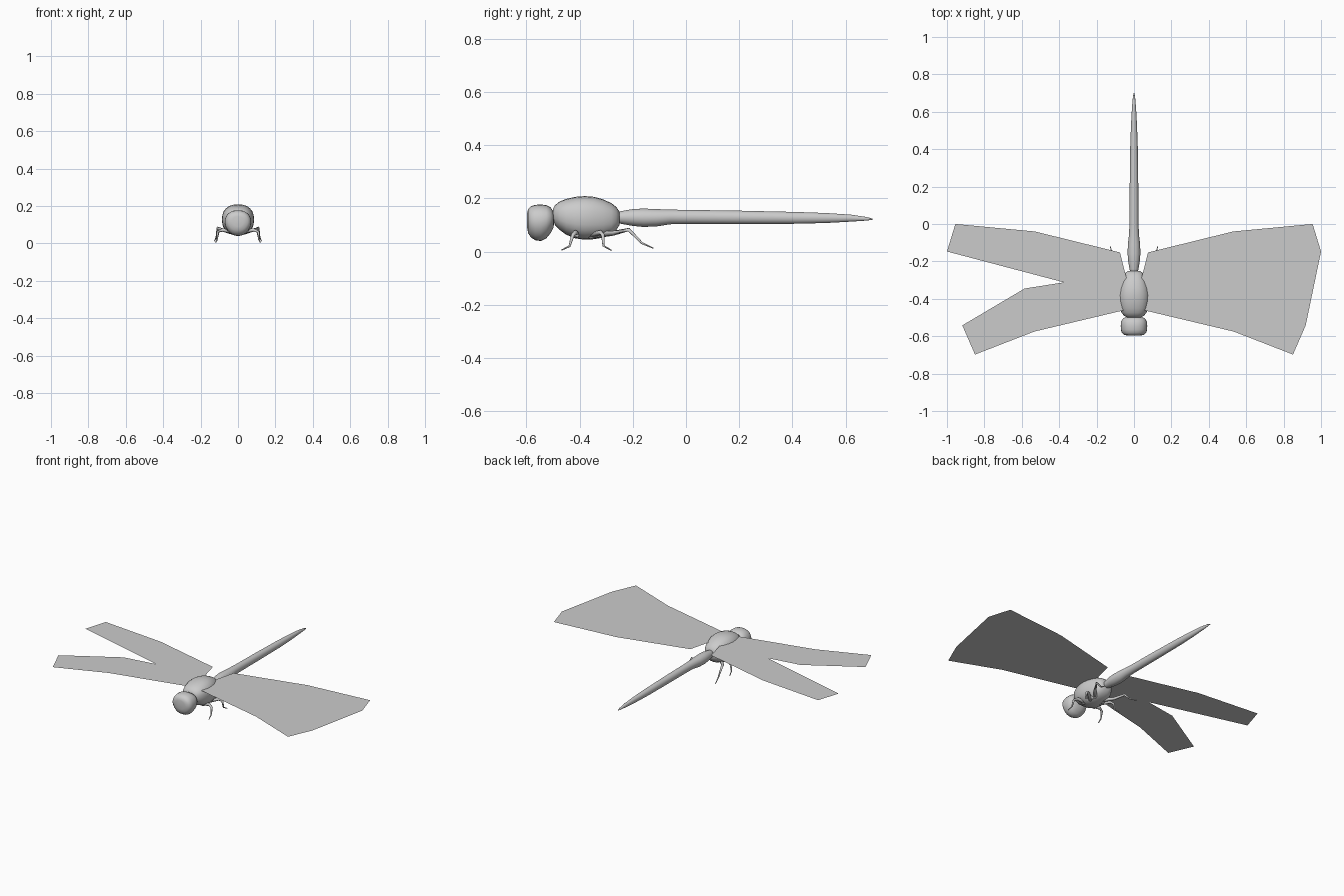
import bpy, bmesh, math
from mathutils import Vector

grey = bpy.data.materials.new("plain grey")
grey.diffuse_color = (0.6, 0.6, 0.6, 1)


def finish(bm, name, smooth=True):
    bmesh.ops.recalc_face_normals(bm, faces=bm.faces)
    me = bpy.data.meshes.new(name)
    bm.to_mesh(me)
    bm.free()
    me.materials.append(grey)
    ob = bpy.data.objects.new(name, me)
    bpy.context.collection.objects.link(ob)
    if smooth:
        for p in me.polygons:
            p.use_smooth = True
    return ob


def bridge(bm, rings):
    n = len(rings[0])
    for a, b in zip(rings, rings[1:]):
        for i in range(n):
            j = (i + 1) % n
            bm.faces.new((a[i], a[j], b[j], b[i]))
    bm.faces.new(rings[0])
    bm.faces.new(rings[-1][::-1])


def loft(name, sections, power=1.0, taper=0.0, sides=24):
    """Sections along y: (y, bottom z, top z, half width); taper narrows the underside."""
    bm = bmesh.new()
    rings = []
    for y, z0, z1, hw in sections:
        ring = []
        for i in range(sides):
            a = 2 * math.pi * i / sides
            c, s = math.cos(a), math.sin(a)
            x = math.copysign(abs(c) ** power, c) * hw * (1 + taper * min(s, 0))
            z = (z0 + z1) / 2 + math.copysign(abs(s) ** power, s) * (z1 - z0) / 2
            ring.append(bm.verts.new((x, y, z)))
        rings.append(ring)
    bridge(bm, rings)
    return finish(bm, name)


def tube(name, points, radii, sides=8):
    """Tapered limb through the given joints."""
    pts = [Vector(p) for p in points]
    bm = bmesh.new()
    rings = []
    for k, p in enumerate(pts):
        d = (pts[min(k + 1, len(pts) - 1)] - pts[max(k - 1, 0)]).normalized()
        u = d.cross(Vector((0.3, 0.9, 0.2))).normalized()
        v = d.cross(u)
        rings.append([bm.verts.new(p + radii[k] * (u * math.cos(t) + v * math.sin(t)))
                      for t in (2 * math.pi * i / sides for i in range(sides))])
    bridge(bm, rings)
    return finish(bm, name)


# Body parts
loft("head", [(-0.597, 0.09, 0.145, 0.03), (-0.593, 0.07, 0.16, 0.052),
              (-0.582, 0.053, 0.171, 0.065), (-0.565, 0.043, 0.176, 0.07),
              (-0.545, 0.04, 0.177, 0.071), (-0.525, 0.05, 0.175, 0.07),
              (-0.508, 0.07, 0.166, 0.062), (-0.498, 0.09, 0.15, 0.045),
              (-0.495, 0.11, 0.135, 0.02)], power=0.85, taper=0.2)
loft("thorax", [(-0.5, 0.12, 0.16, 0.035), (-0.492, 0.1, 0.175, 0.052),
                (-0.475, 0.082, 0.188, 0.066), (-0.45, 0.064, 0.198, 0.077),
                (-0.415, 0.05, 0.206, 0.084), (-0.38, 0.045, 0.209, 0.086),
                (-0.345, 0.047, 0.206, 0.081), (-0.31, 0.053, 0.196, 0.072),
                (-0.28, 0.064, 0.182, 0.06), (-0.262, 0.08, 0.168, 0.048),
                (-0.25, 0.1, 0.15, 0.03)], power=0.85)
loft("abdomen", [(-0.27, 0.11, 0.148, 0.018), (-0.24, 0.104, 0.153, 0.024),
                 (-0.2, 0.097, 0.16, 0.031), (-0.16, 0.093, 0.162, 0.034),
                 (-0.11, 0.095, 0.16, 0.033), (-0.06, 0.103, 0.158, 0.027),
                 (0.0, 0.104, 0.157, 0.024), (0.2, 0.104, 0.154, 0.023),
                 (0.42, 0.105, 0.149, 0.02), (0.53, 0.108, 0.145, 0.016),
                 (0.62, 0.113, 0.139, 0.011), (0.68, 0.117, 0.13, 0.006),
                 (0.7, 0.12, 0.124, 0.002)])

# Flat wings, fore and hind joined at the root
outline = [(0.04, -0.29), (0.075, -0.152), (0.53, -0.04), (0.955, 0.0), (1.0, -0.147),
           (0.375, -0.312), (0.585, -0.345), (0.918, -0.542), (0.85, -0.698),
           (0.533, -0.575), (0.04, -0.458)]
# Legs: joints for the right side, hip to foot
legs = {
    "front_leg": [(0.035, -0.41, 0.065), (0.085, -0.415, 0.072), (0.108, -0.425, 0.062),
                  (0.112, -0.438, 0.02), (0.118, -0.468, 0.006)],
    "middle_leg": [(0.035, -0.36, 0.06), (0.085, -0.32, 0.072), (0.106, -0.312, 0.062),
                   (0.112, -0.31, 0.022), (0.12, -0.28, 0.005)],
    "rear_leg": [(0.03, -0.32, 0.065), (0.075, -0.27, 0.07), (0.108, -0.215, 0.083),
                 (0.116, -0.165, 0.032), (0.126, -0.122, 0.013)],
}
radii = [0.012, 0.009, 0.007, 0.004, 0.002]
for side, s in (("right", 1), ("left", -1)):
    bm = bmesh.new()
    verts = [bm.verts.new((s * x, y, 0.175)) for x, y in outline]
    wing = bm.faces.new(verts if s < 0 else verts[::-1])
    bmesh.ops.triangulate(bm, faces=[wing])
    me_ob = finish(bm, side + "_wings", False)
    if me_ob.data.polygons[0].normal.z < 0:
        me_ob.data.flip_normals()
    for name, joints in legs.items():
        tube(side + "_" + name, [(s * x, y, z) for x, y, z in joints], radii)
    # Hip knobs under the thorax
    for k, y in enumerate((-0.415, -0.375, -0.335)):
        bm = bmesh.new()
        bmesh.ops.create_uvsphere(bm, u_segments=10, v_segments=6, radius=0.014)
        bmesh.ops.translate(bm, verts=bm.verts, vec=(s * 0.04, y, 0.066))
        finish(bm, f"{side}_hip_{k + 1}")
